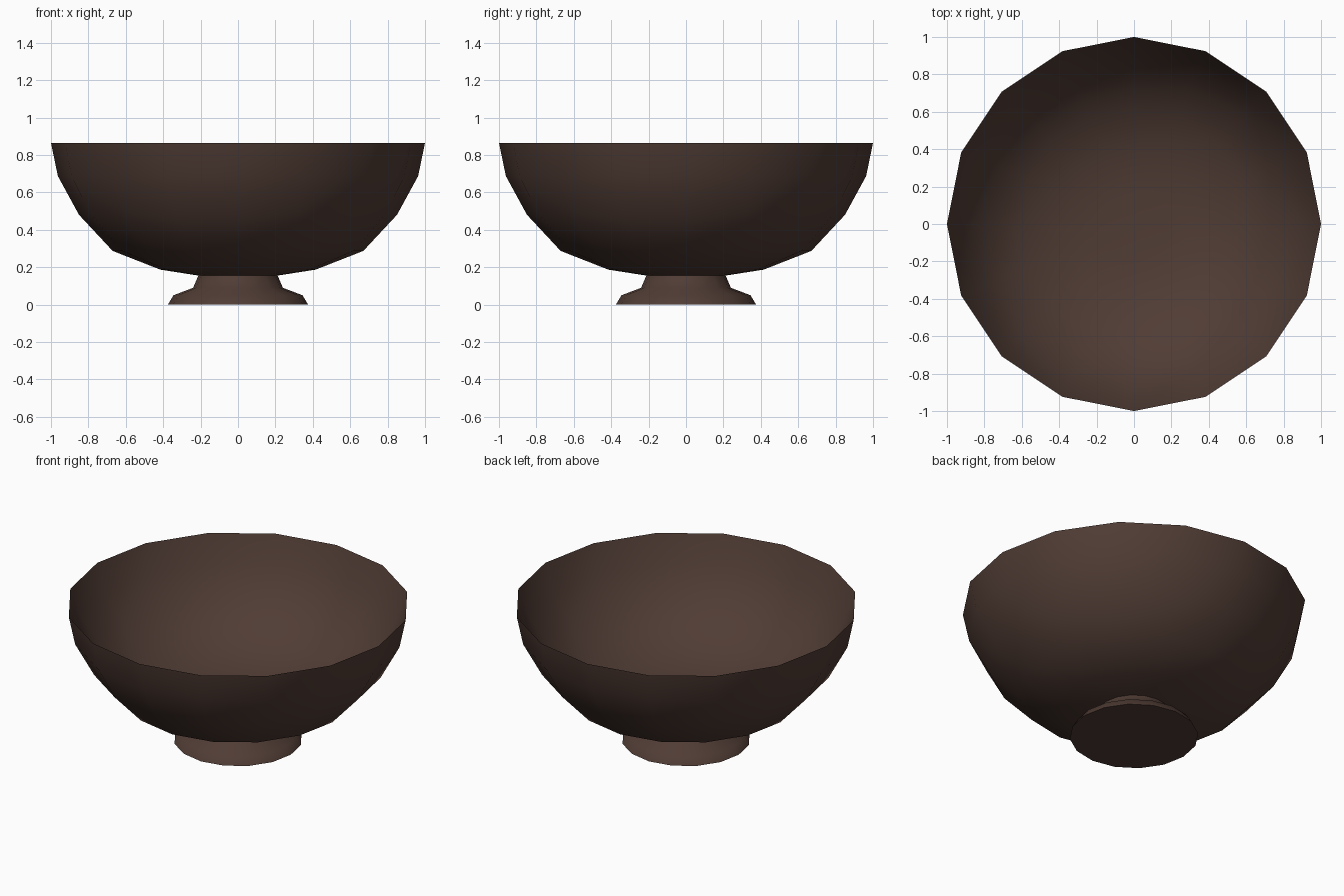
import bpy, bmesh, math

if "Cube" in bpy.data.objects:
    bpy.data.objects.remove(bpy.data.objects["Cube"])

SIDES = 16

brown = bpy.data.materials.new("dark brown clay")
brown.diffuse_color = (0.080, 0.045, 0.035, 1)
brown.use_nodes = True
brown.node_tree.nodes["Principled BSDF"].inputs["Base Color"].default_value = brown.diffuse_color


def lathe(name, profile, cap_first=False, cap_last=False):
    """Spin (radius, z) points into rings, optionally capping the ends."""
    bm = bmesh.new()
    rings = []
    for r, z in profile:
        rings.append([bm.verts.new((r * math.cos(2 * math.pi * i / SIDES),
                                    r * math.sin(2 * math.pi * i / SIDES), z))
                      for i in range(SIDES)])
    for low, high in zip(rings, rings[1:]):
        for i in range(SIDES):
            j = (i + 1) % SIDES
            bm.faces.new((low[i], low[j], high[j], high[i]))
    if cap_first:
        bm.faces.new(rings[0][::-1])
    if cap_last:
        bm.faces.new(rings[-1])
    mesh = bpy.data.meshes.new(name)
    bm.to_mesh(mesh)
    bm.free()
    mesh.materials.append(brown)
    obj = bpy.data.objects.new(name, mesh)
    bpy.context.collection.objects.link(obj)
    bpy.ops.object.select_all(action='DESELECT')
    obj.select_set(True)
    bpy.context.view_layer.objects.active = obj
    bpy.ops.object.shade_smooth_by_angle(angle=math.radians(50))
    return obj


# Flared foot, outer wall up to a knife-edge rim, then the inner wall and floor
lathe("bowl_outside", [(0.21, 0.155), (0.415, 0.187), (0.67, 0.287), (0.85, 0.48),
                       (0.963, 0.687), (1.0, 0.865)])
lathe("bowl_inside", [(1.0, 0.865), (0.935, 0.69), (0.81, 0.50), (0.62, 0.345),
                      (0.37, 0.265), (0.19, 0.245)], cap_last=True)
lathe("foot", [(0.375, 0.0), (0.345, 0.05), (0.24, 0.09), (0.212, 0.155)],
      cap_first=True)
